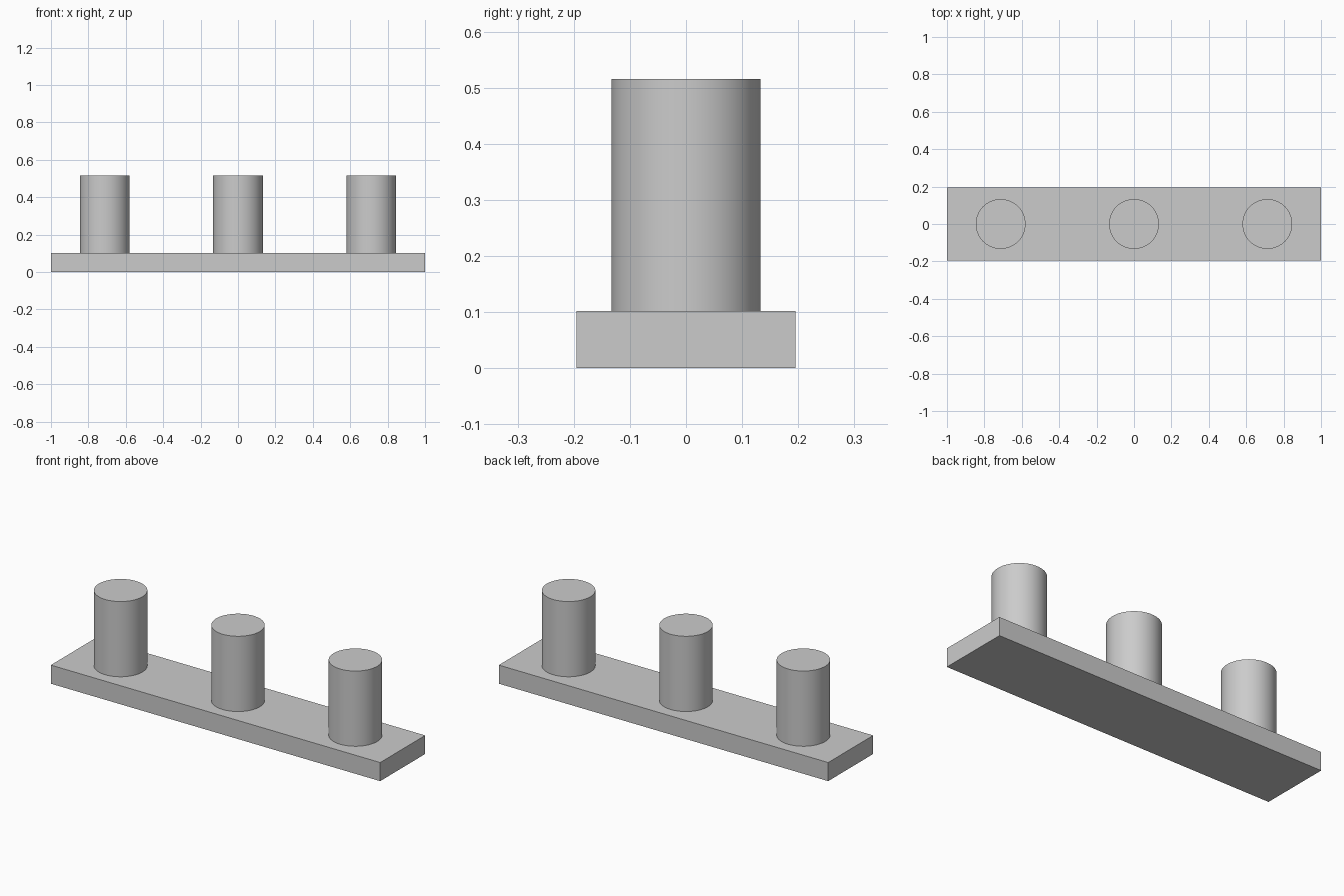
import bpy
import math

if "Cube" in bpy.data.objects:
    bpy.data.objects.remove(bpy.data.objects["Cube"], do_unlink=True)

BASE_TOP = 0.102
PEG_TOP = 0.515
PEG_RADIUS = 0.133
PEG_SPACING = 0.713

# Single plain grey
grey = bpy.data.materials.new("light_grey")
grey.use_nodes = True
colour = (0.6, 0.6, 0.6, 1)
grey.diffuse_color = colour
grey.node_tree.nodes["Principled BSDF"].inputs["Base Color"].default_value = colour


def finish(name):
    obj = bpy.context.object
    obj.name = name
    obj.data.materials.append(grey)
    return obj


# Flat rectangular base
bpy.ops.mesh.primitive_cube_add(size=1, location=(0, 0, BASE_TOP / 2))
base = finish("base_plate")
base.scale = (2, 0.39, BASE_TOP)
bpy.ops.object.transform_apply(location=False, rotation=False, scale=True)

# Three round pegs standing in a row on the base
for side, name in ((-1, "right_peg"), (0, "middle_peg"), (1, "left_peg")):
    bpy.ops.mesh.primitive_cylinder_add(
        vertices=64, radius=PEG_RADIUS, depth=PEG_TOP - BASE_TOP,
        location=(side * PEG_SPACING, 0, (PEG_TOP + BASE_TOP) / 2))
    finish(name)
    bpy.ops.object.shade_smooth_by_angle(angle=math.radians(30))
